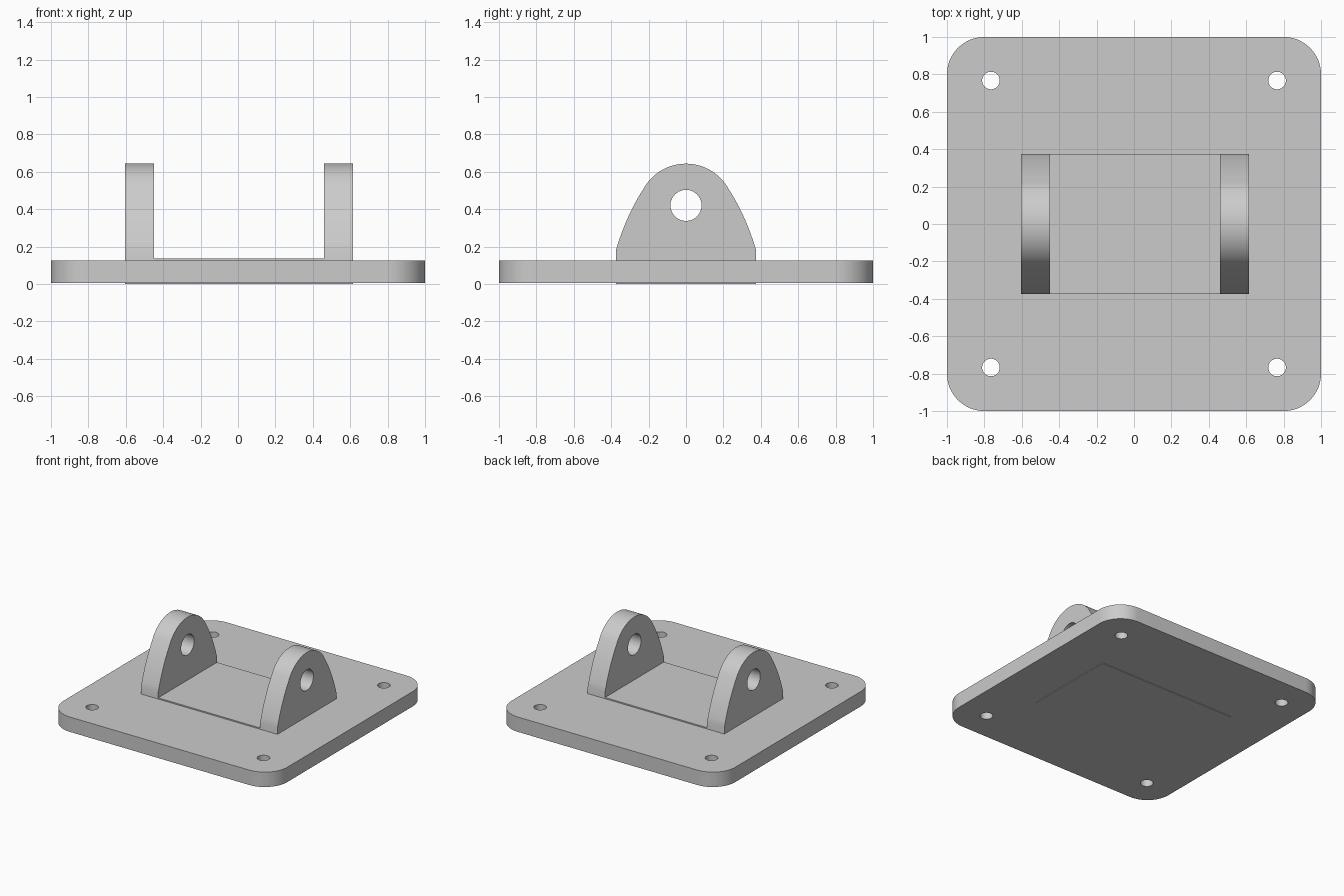
import bpy, bmesh, math
from mathutils import Matrix, Vector

if "Cube" in bpy.data.objects:
    bpy.data.objects.remove(bpy.data.objects["Cube"])

grey = bpy.data.materials.new("plain grey")
grey.diffuse_color = (0.6, 0.6, 0.6, 1)
grey.use_nodes = True
grey.node_tree.nodes["Principled BSDF"].inputs["Base Color"].default_value = grey.diffuse_color


def arc(cx, cy, r, a0, a1, n):
    """Points along an arc, angles in degrees, both ends included."""
    angles = [math.radians(a0 + (a1 - a0) * i / n) for i in range(n + 1)]
    return [(cx + r * math.cos(a), cy + r * math.sin(a)) for a in angles]


def circle(cx, cy, r, n=40):
    return arc(cx, cy, r, 0, 360, n)[:-1]


def prism(name, loops, depth, matrix):
    """Fill an outline with holes, extrude it along local z, then place it."""
    bm = bmesh.new()
    for loop in loops:
        vs = [bm.verts.new((u, v, 0)) for u, v in loop]
        for a, b in zip(vs, vs[1:] + vs[:1]):
            bm.edges.new((a, b))
    bmesh.ops.triangle_fill(bm, use_beauty=True, use_dissolve=False, edges=bm.edges[:])
    new = bmesh.ops.extrude_face_region(bm, geom=bm.faces[:], use_keep_orig=True)["geom"]
    bmesh.ops.translate(bm, vec=(0, 0, depth),
                        verts=[g for g in new if isinstance(g, bmesh.types.BMVert)])
    bmesh.ops.recalc_face_normals(bm, faces=bm.faces[:])
    bm.transform(matrix)
    me = bpy.data.meshes.new(name)
    bm.to_mesh(me)
    bm.free()
    me.materials.append(grey)
    ob = bpy.data.objects.new(name, me)
    bpy.context.collection.objects.link(ob)
    bpy.ops.object.select_all(action='DESELECT')
    ob.select_set(True)
    bpy.context.view_layer.objects.active = ob
    bpy.ops.object.shade_smooth_by_angle(angle=math.radians(30))
    return ob


# Base plate: rounded square with four bolt holes
outline = []
for k, (sx, sy) in enumerate([(1, 1), (-1, 1), (-1, -1), (1, -1)]):
    outline += arc(0.8 * sx, 0.8 * sy, 0.2, 90 * k, 90 * k + 90, 16)
bolt_holes = [circle(0.765 * sx, 0.767 * sy, 0.047) for sx in (-1, 1) for sy in (-1, 1)]
prism("base_plate", [outline] + bolt_holes, 0.12, Matrix.Translation((0, 0, 0.005)))

# Saddle block between the lugs, reaching through the plate
saddle = [(-0.45, -0.375), (0.46, -0.375), (0.46, 0.375), (-0.45, 0.375)]
prism("saddle", [saddle], 0.135, Matrix.Identity(4))

# Lug profile: upright foot, bowed flank, round crown
p0, p1, p2 = Vector((0.375, 0.18)), Vector((0.312, 0.352)), Vector((0.23, 0.505))
flank = []
for i in range(8):
    t = i / 8
    flank.append(tuple(p0 * (1 - t) ** 2 + (p1 * 2 - (p0 + p2) / 2) * 2 * t * (1 - t) + p2 * t * t))
crown = arc(0, 0.383, 0.26, 28, 152, 28)
lug = [(0.375, 0)] + flank + crown + [(-y, z) for y, z in reversed(flank)] + [(-0.375, 0)]

# Two lugs with pin holes; local (u, v, w) maps to world (y, z, x)
to_yz = Matrix(((0, 0, 1, 0), (1, 0, 0, 0), (0, 1, 0, 0), (0, 0, 0, 1)))
for name, x in (("left_lug", -0.605), ("right_lug", 0.46)):
    prism(name, [lug, circle(0, 0.42, 0.083, 48)], 0.155,
          Matrix.Translation((x, 0, 0)) @ to_yz)
